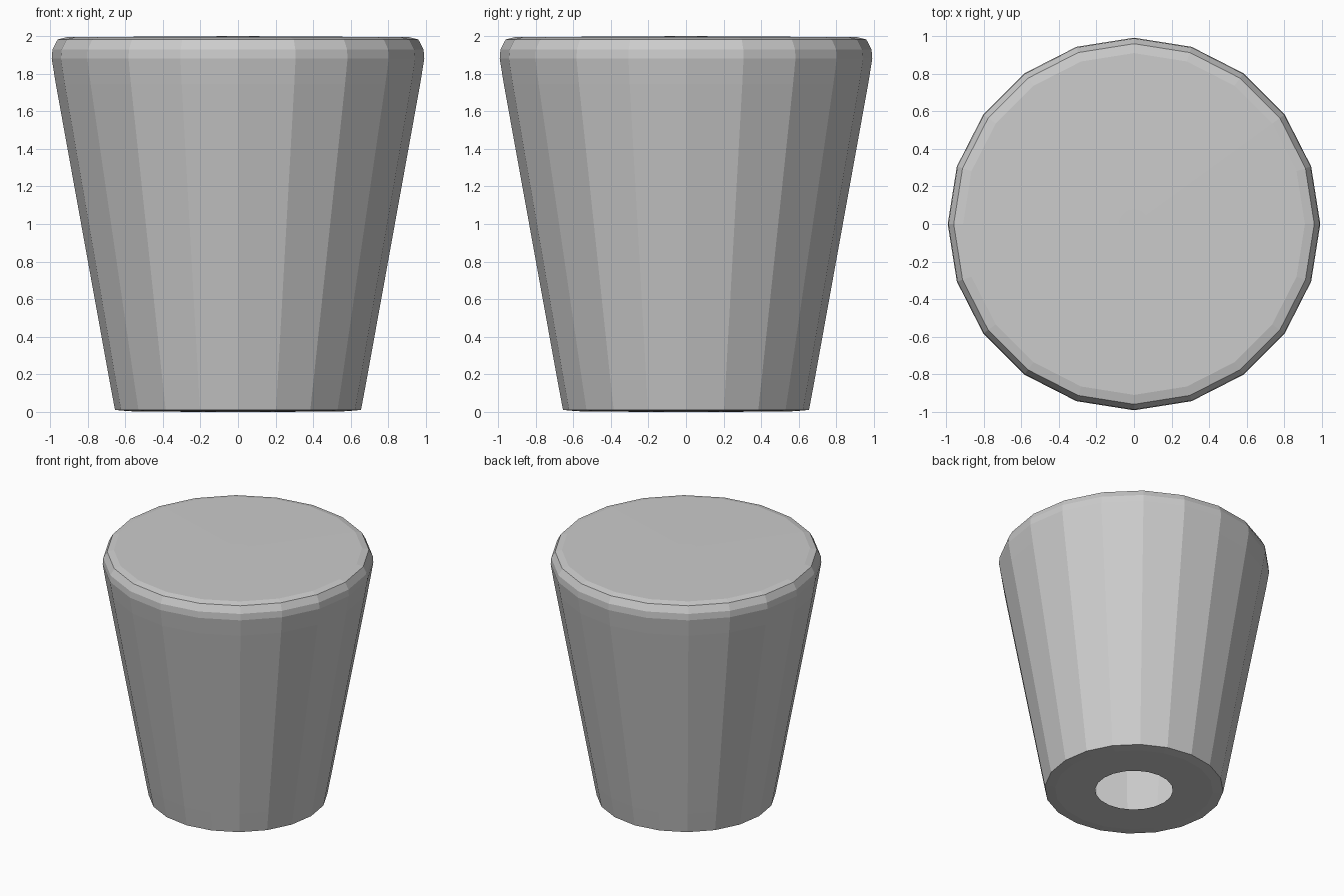
import bpy, bmesh
from math import sin, cos, tau

if "Cube" in bpy.data.objects:
    bpy.data.objects.remove(bpy.data.objects["Cube"])

SIDES = 20
# Shell profile (radius, height): open hole rim, base, tapered wall, rounded shoulder
PROFILE = [(0.285, 0.0), (0.58, 0.003), (0.655, 0.01), (0.685, 0.17),
           (0.97, 1.745), (0.992, 1.88), (0.988, 1.93), (0.96, 1.983),
           (0.91, 1.995), (0.08, 2.0)]

bm = bmesh.new()
rings = [[bm.verts.new((r * cos(tau * i / SIDES), r * sin(tau * i / SIDES), z))
          for i in range(SIDES)] for r, z in PROFILE]

# Faceted walls between neighbouring rings
for low, high in zip(rings, rings[1:]):
    for i in range(SIDES):
        j = (i + 1) % SIDES
        bm.faces.new((low[i], low[j], high[j], high[i]))

# Closed top; the bottom hole stays open into the hollow shell
bm.faces.new(rings[-1])

mesh = bpy.data.meshes.new("tapered_knob")
bm.to_mesh(mesh)
bm.free()
knob = bpy.data.objects.new("tapered_knob", mesh)
bpy.context.collection.objects.link(knob)
